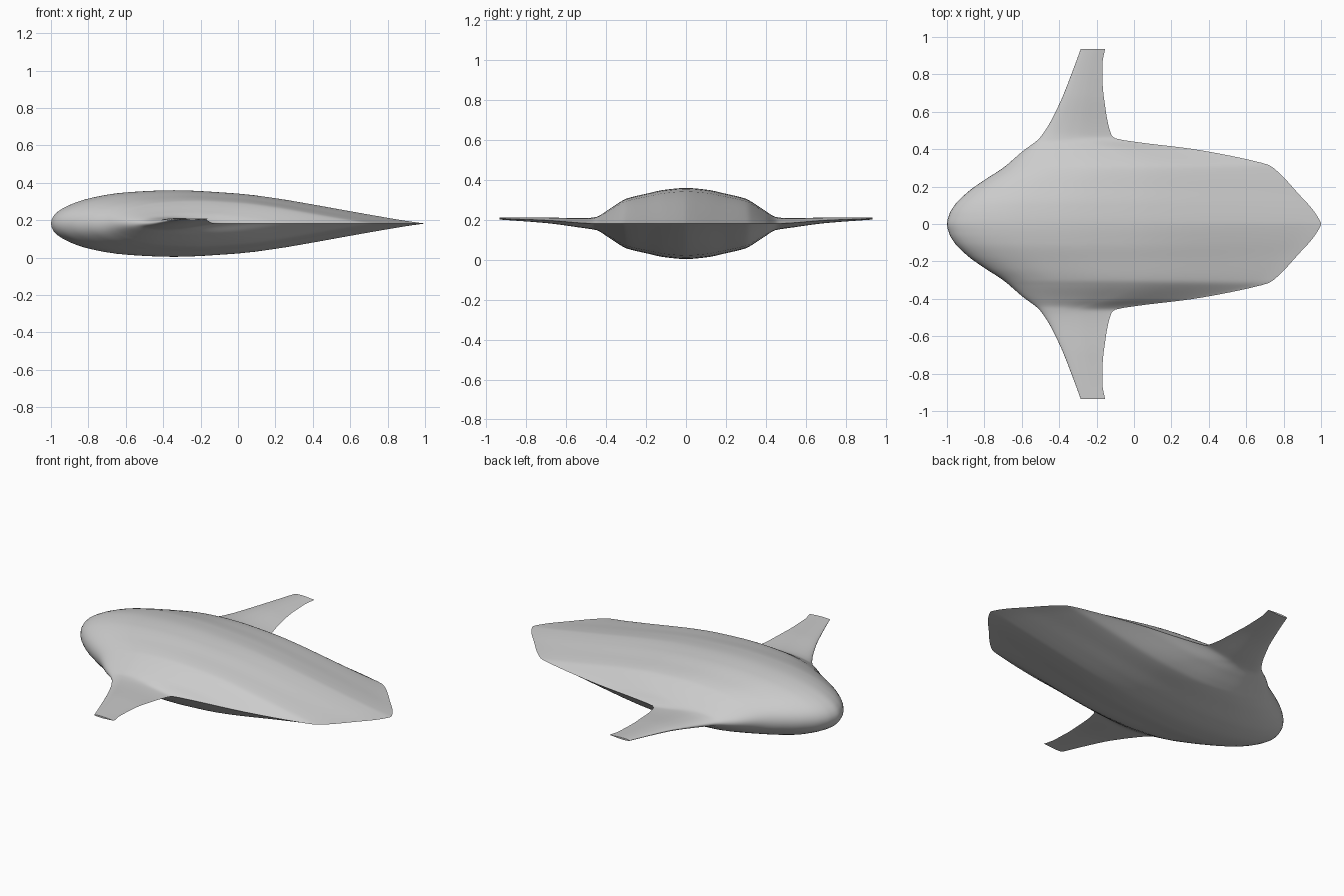
import bpy
import bmesh
import math

default_cube = bpy.data.objects.get("Cube")
if default_cube:
    bpy.data.objects.remove(default_cube, do_unlink=True)


def smooth_curve(points, start_slope=None):
    """Return a function that runs smoothly through the points without overshoot."""
    xs, ys = zip(*points)
    count = len(xs)
    secant = [(ys[i + 1] - ys[i]) / (xs[i + 1] - xs[i]) for i in range(count - 1)]
    slope = [secant[0] if start_slope is None else start_slope]
    for before, after in zip(secant, secant[1:]):
        same_way = before * after > 0
        slope.append(2 * before * after / (before + after) if same_way else 0)
    slope.append(secant[-1])

    def evaluate(x):
        i = max(k for k in range(count - 1) if k == 0 or xs[k] <= x)
        width = xs[i + 1] - xs[i]
        u = (x - xs[i]) / width
        rise = u * u * (3 - 2 * u)
        bend = slope[i] * u * (1 - u) ** 2 - slope[i + 1] * u * u * (1 - u)
        return ys[i] + (ys[i + 1] - ys[i]) * rise + width * bend

    return evaluate


# Planform and thickness, each as a function of distance from the centre line
leading_edge = smooth_curve([
    (0, -1), (.05, -.988), (.1, -.96), (.17, -.89), (.235, -.8), (.3, -.7),
    (.385, -.6), (.465, -.5), (.64, -.4), (.8, -.335), (.935, -.285)], 0)
trailing_edge = smooth_curve([
    (0, 1), (.03, .987), (.08, .953), (.15, .89), (.3, .745), (.315, .72), (.335, .65),
    (.4, .32), (.44, 0), (.458, -.1), (.475, -.12), (.6, -.15), (.77, -.168),
    (.86, -.168), (.935, -.155)], 0)
half_thickness = smooth_curve([
    (0, .178), (.1, .17), (.2, .149), (.3, .124), (.33, .108), (.4, .062),
    (.45, .033), (.5, .026), (.7, .014), (.935, .005)], 0)
mid_height = smooth_curve([(0, .182), (.45, .182), (.7, .198), (.935, .207)], 0)

# Aerofoil thickness against the square root of the chord position
aerofoil = smooth_curve([
    (0, 0), (.112, .3), (.224, .56), (.316, .75), (.447, .935), (.575, 1),
    (.707, .9), (.775, .76), (.837, .57), (.894, .37), (.949, .17), (.98, .06), (1, 0)])

CHORD_STEPS = 36
SPAN_STEPS = 100
HALF_SPAN = .935


def section(y):
    """Points round one aerofoil section, from the tail over the top and back below."""
    span = abs(y)
    front, back = leading_edge(span), trailing_edge(span)
    ring = []
    for i in range(2 * CHORD_STEPS):
        angle = math.pi * i / CHORD_STEPS
        chord = (1 + math.cos(angle)) / 2
        side = 1 if i < CHORD_STEPS else -1
        lift = side * half_thickness(span) * aerofoil(math.sqrt(chord))
        ring.append((front + (back - front) * chord, y, mid_height(span) + lift))
    return ring


# Loft the blended body and wings from tip to tip
bm = bmesh.new()
rings = []
for k in range(-SPAN_STEPS, SPAN_STEPS + 1):
    rings.append([bm.verts.new(p) for p in section(HALF_SPAN * k / SPAN_STEPS)])
for a, b in zip(rings, rings[1:]):
    for i in range(len(a)):
        j = (i + 1) % len(a)
        bm.faces.new((a[i], a[j], b[j], b[i]))

# Flat wing tips
for ring in (rings[0], rings[-1]):
    bm.faces.new(ring)
bmesh.ops.recalc_face_normals(bm, faces=bm.faces)
mesh = bpy.data.meshes.new("blended_wing_body")
bm.to_mesh(mesh)
bm.free()

# Plain grey skin
grey = bpy.data.materials.new("plain grey")
grey.use_nodes = True
colour = (.6, .6, .6, 1)
grey.diffuse_color = colour
grey.node_tree.nodes["Principled BSDF"].inputs["Base Color"].default_value = colour
mesh.materials.append(grey)

body = bpy.data.objects.new("blended_wing_body", mesh)
bpy.context.collection.objects.link(body)
bpy.context.view_layer.objects.active = body
body.select_set(True)
bpy.ops.object.shade_smooth_by_angle(angle=math.radians(40))
